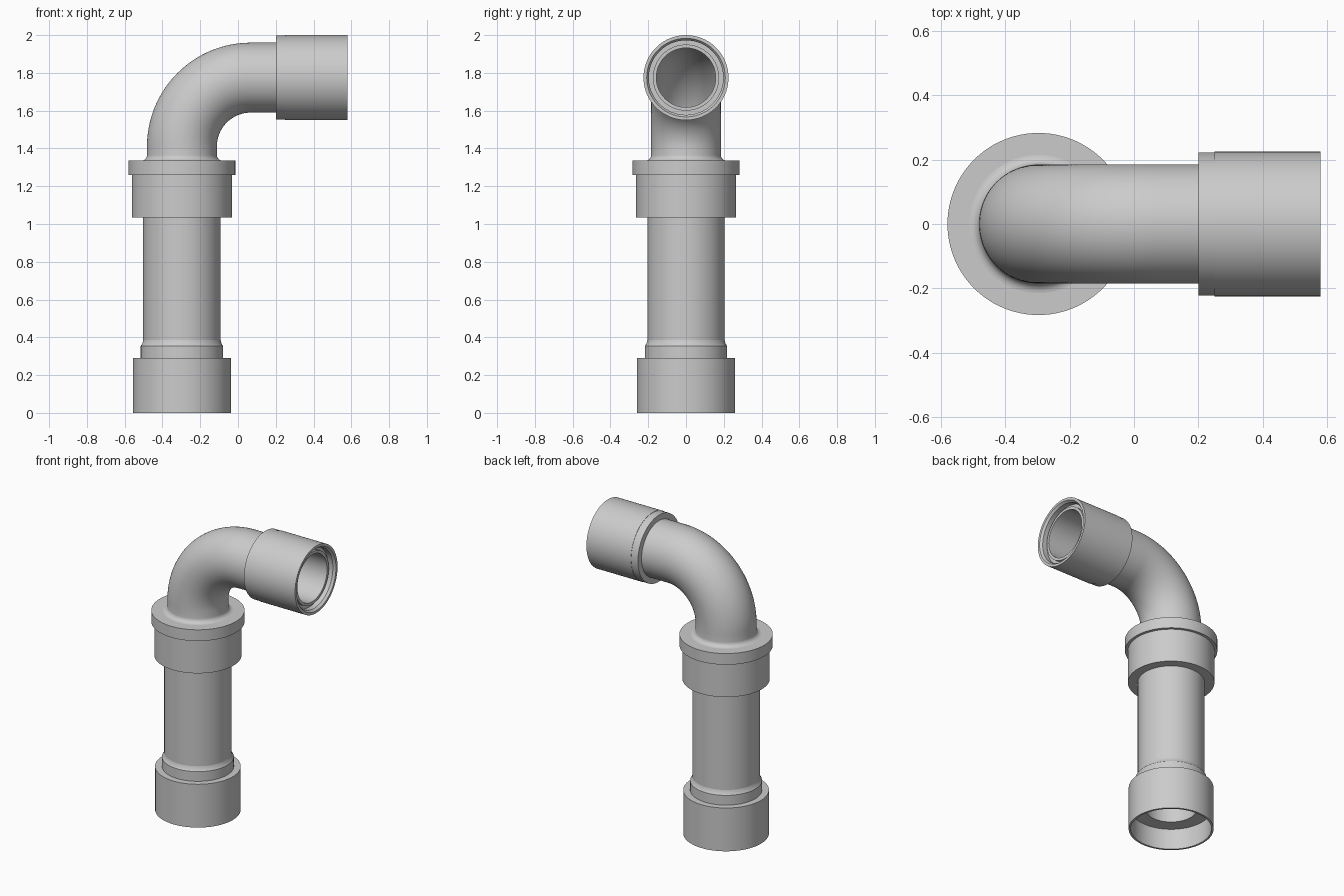
import bpy, bmesh
from math import sin, cos, pi, radians
from mathutils import Vector

cube = bpy.data.objects.get("Cube")
if cube:
    bpy.data.objects.remove(cube)

AXIS_X, BEND_Z, BEND_R = -0.297, 1.41, 0.365   # riser axis, bend start, bend radius
BEND_END = BEND_Z + BEND_R * pi / 2            # path length where the bend ends
BORE, SIDES = 0.157, 96

grey = bpy.data.materials.new("pipe grey")
grey.use_nodes = True
colour = (0.6, 0.6, 0.6, 1)
grey.diffuse_color = colour
grey.node_tree.nodes["Principled BSDF"].inputs["Base Color"].default_value = colour


def frame(s):
    """Centre and in-plane normal of the pipe's centre line at length s."""
    a = min(max((s - BEND_Z) / BEND_R, 0), pi / 2)
    normal = Vector((-cos(a), 0, sin(a)))
    centre = Vector((AXIS_X + BEND_R, 0, BEND_Z)) + normal * BEND_R
    centre += Vector((max(s - BEND_END, 0), 0, min(s - BEND_Z, 0)))
    return centre, normal


def along(x):
    """Path length at position x on the horizontal arm."""
    return BEND_END + x - (AXIS_X + BEND_R)


def sweep(name, profile):
    """Closed ring of (length, radius) stations turned around the centre line."""
    bm = bmesh.new()
    rings = []
    for s, r in profile:
        centre, normal = frame(s)
        rings.append([bm.verts.new(centre + r * (normal * cos(t) + Vector((0, sin(t), 0))))
                      for t in (2 * pi * i / SIDES for i in range(SIDES))])
    for a, b in zip(rings, rings[1:] + rings[:1]):
        for i in range(SIDES):
            j = (i + 1) % SIDES
            bm.faces.new((a[i], a[j], b[j], b[i]))
    bmesh.ops.recalc_face_normals(bm, faces=bm.faces)
    mesh = bpy.data.meshes.new(name)
    bm.to_mesh(mesh)
    bm.free()
    mesh.materials.append(grey)
    obj = bpy.data.objects.new(name, mesh)
    bpy.context.collection.objects.link(obj)
    bpy.ops.object.select_all(action='DESELECT')
    obj.select_set(True)
    bpy.context.view_layer.objects.active = obj
    bpy.ops.object.shade_smooth_by_angle(angle=radians(30))


def fillet(s, r, size):
    """Concave quarter round rising from a flat shoulder into a pipe of radius r."""
    return [(s + size * (1 - cos(a)), r + size * (1 - sin(a)))
            for a in (pi / 2 * i / 6 for i in range(7))]


# Open socket at the foot, with a shoulder inside and a raised neck ring
sweep("base_socket", [(0, 0.247), (0, 0.26), (0.29, 0.26), (0.29, 0.218),
                      (0.355, 0.218), (0.365, 0.21), (0.385, 0.205),
                      (0.385, BORE), (0.14, BORE), (0.14, 0.247)])

# Straight riser
sweep("riser_pipe", [(0.385, 0.205), (1.035, 0.205), (1.035, BORE), (0.385, BORE)])

# Upper sleeve with flange
sweep("sleeve_and_flange", [(1.035, BORE), (1.035, 0.265), (1.26, 0.265), (1.26, 0.283),
                            (1.335, 0.283), (1.335, BORE)])

# Elbow with a rounded root, running through to the outlet mouth
bend = [BEND_Z + (BEND_END - BEND_Z) * i / 32 for i in range(33)]
mouth = along(0.55)
root = 1.335
sweep("elbow", fillet(root, 0.185, 0.03) + [(s, 0.185) for s in bend]
      + [(along(0.5), 0.185), (along(0.5), 0.175), (mouth, 0.175), (mouth, BORE)]
      + [(s, BORE) for s in reversed(bend)] + [(root, BORE)])

# Outlet collar around the end of the elbow
sweep("outlet_collar", [(along(0.2), 0.18), (along(0.2), 0.223), (along(0.25), 0.223),
                        (along(0.25), 0.225), (along(0.58), 0.225), (along(0.58), 0.208),
                        (along(0.565), 0.197), (along(0.53), 0.197), (along(0.53), 0.17)])
